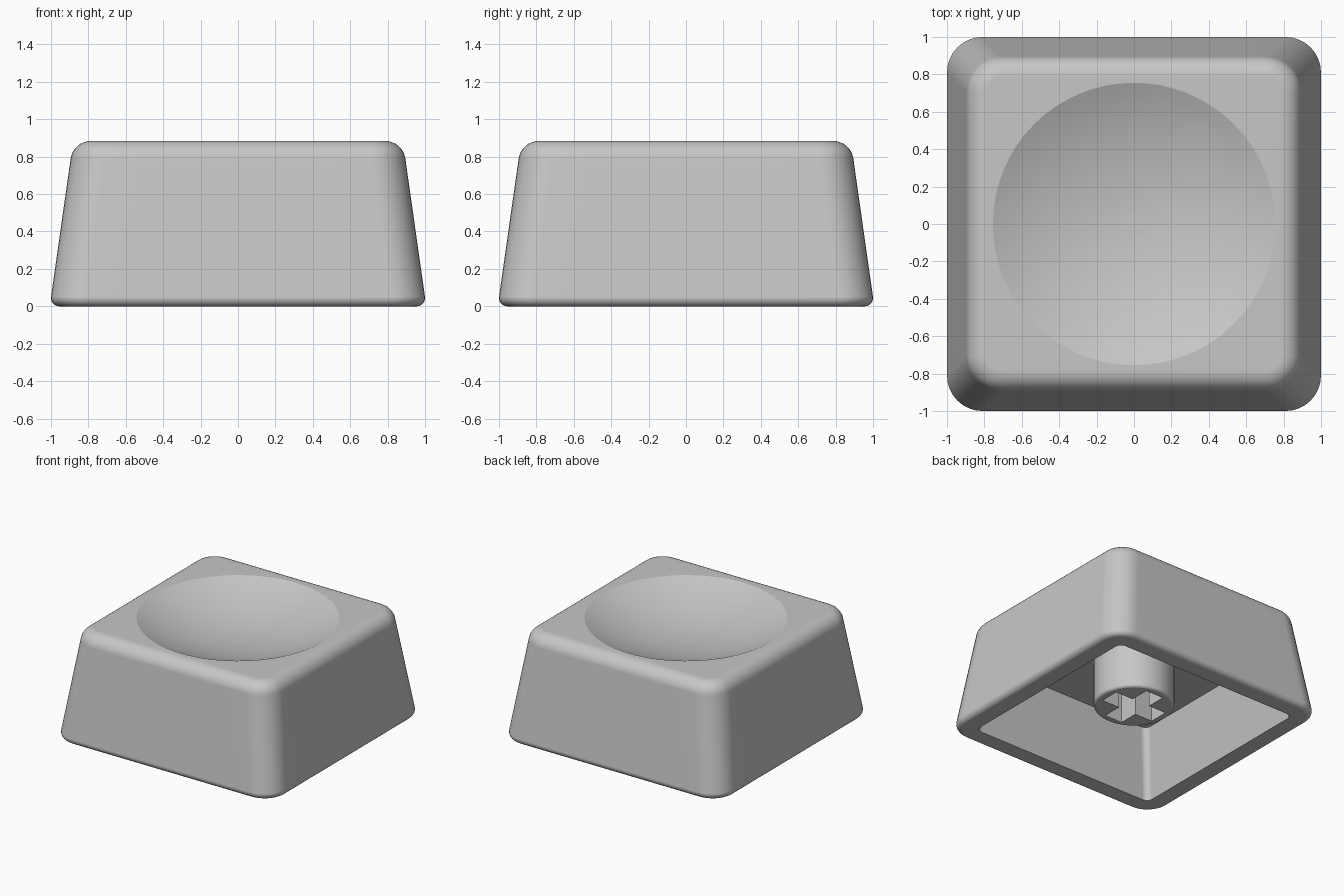
import bpy, bmesh
from math import sin, cos, pi, radians, sqrt

if "Cube" in bpy.data.objects:
    bpy.data.objects.remove(bpy.data.objects["Cube"])

GREY = 0.57
mat = bpy.data.materials.new("plain grey plastic")
mat.use_nodes = True
mat.diffuse_color = (GREY, GREY, GREY, 1)
mat.node_tree.nodes["Principled BSDF"].inputs["Base Color"].default_value = (GREY, GREY, GREY, 1)

SEG = 8                      # segments per corner and per straight side
COUNT = 8 * SEG              # points in every ring


def rounded_square(half, core, z):
    """Ring of a square of half width `half`; corner arcs are centred at +-core."""
    r = half - core
    quarter = [(half, core * (2 * i / SEG - 1)) for i in range(SEG)]
    quarter += [(core + r * cos(pi / 2 * i / SEG), core + r * sin(pi / 2 * i / SEG))
                for i in range(SEG)]
    ring = []
    for _ in range(4):
        ring += [(x, y, z) for x, y in quarter]
        quarter = [(-y, x) for x, y in quarter]
    return ring


def circle(radius, z):
    # Start angle lines up with the first point of a rounded square
    return [(radius * cos(a), radius * sin(a), z)
            for a in (2 * pi * i / COUNT - pi / 8 for i in range(COUNT))]


def loft(bm, rings, cap_start=True, cap_end=True):
    loops = [[bm.verts.new(p) for p in ring] for ring in rings]
    for a, b in zip(loops, loops[1:]):
        for i in range(len(a)):
            j = (i + 1) % len(a)
            bm.faces.new((a[i], a[j], b[j], b[i]))
    if cap_start:
        bm.faces.new(loops[0][::-1])
    if cap_end:
        bm.faces.new(loops[-1])
    return loops


def finish(bm, name):
    bmesh.ops.recalc_face_normals(bm, faces=bm.faces)
    mesh = bpy.data.meshes.new(name)
    bm.to_mesh(mesh)
    bm.free()
    mesh.materials.append(mat)
    ob = bpy.data.objects.new(name, mesh)
    bpy.context.collection.objects.link(ob)
    bpy.ops.object.select_all(action='DESELECT')
    ob.select_set(True)
    bpy.context.view_layer.objects.active = ob
    bpy.ops.object.shade_smooth_by_angle(angle=radians(20))
    weighted = ob.modifiers.new("flat shading on big faces", 'WEIGHTED_NORMAL')
    weighted.keep_sharp = True
    return ob


TOP, CEILING, DISH_R, DISH_DEPTH = 0.884, 0.55, 0.755, 0.167
TILT = radians(8.06)


def fillet(centre, z, radius, core, start, end, steps=SEG):
    """Rings around a rounded horizontal edge."""
    angles = [start + (end - start) * i / steps for i in range(steps + 1)]
    return [rounded_square(centre + radius * cos(t), core, z + radius * sin(t)) for t in angles]


# Cap shell: cavity, rim, tapered sides, rounded top edge and spherical dish
rings = [rounded_square(0.74, 0.69, CEILING), rounded_square(0.84, 0.79, 0)]
rings += fillet(0.955, 0.045, 0.045, 0.81, -pi / 2, TILT)
rings += fillet(0.786, TOP - 0.11, 0.11, 0.706, TILT, pi / 2)
sphere = (DISH_R ** 2 + DISH_DEPTH ** 2) / (2 * DISH_DEPTH)
for i in range(16):
    r = DISH_R * (1 - i / 16)
    rings.append(circle(r, TOP - DISH_DEPTH + sphere - sqrt(sphere ** 2 - r ** 2)))
bm = bmesh.new()
loft(bm, rings)
finish(bm, "cap_shell")

# Stem: round post with a softened lower edge and a cross-shaped socket
STEM_R, STEM_Z, SOFT = 0.302, 0.14, 0.025
ARM, WIDE = 0.24, 0.08       # half length and half width of the cross arms
bm = bmesh.new()
post = [circle(STEM_R, CEILING + 0.01)]
for i in range(5):
    t = pi / 2 * i / 4
    post.append(circle(STEM_R - SOFT * (1 - cos(t)), STEM_Z + SOFT * (1 - sin(t))))
outer = loft(bm, post, cap_end=False)[-1]

cross, arm = [], [(ARM, -WIDE), (ARM, WIDE), (WIDE, WIDE)]
for _ in range(4):
    cross += arm
    arm = [(-y, x) for x, y in arm]
socket = [[(x, y, z) for x, y in cross] for z in (CEILING - 0.01, STEM_Z)]
inner = loft(bm, socket, cap_end=False)[-1]
rim = [bm.edges.get((loop[i - 1], loop[i])) for loop in (outer, inner) for i in range(len(loop))]
bmesh.ops.triangle_fill(bm, use_beauty=True, use_dissolve=False, edges=rim)
finish(bm, "switch_stem")
